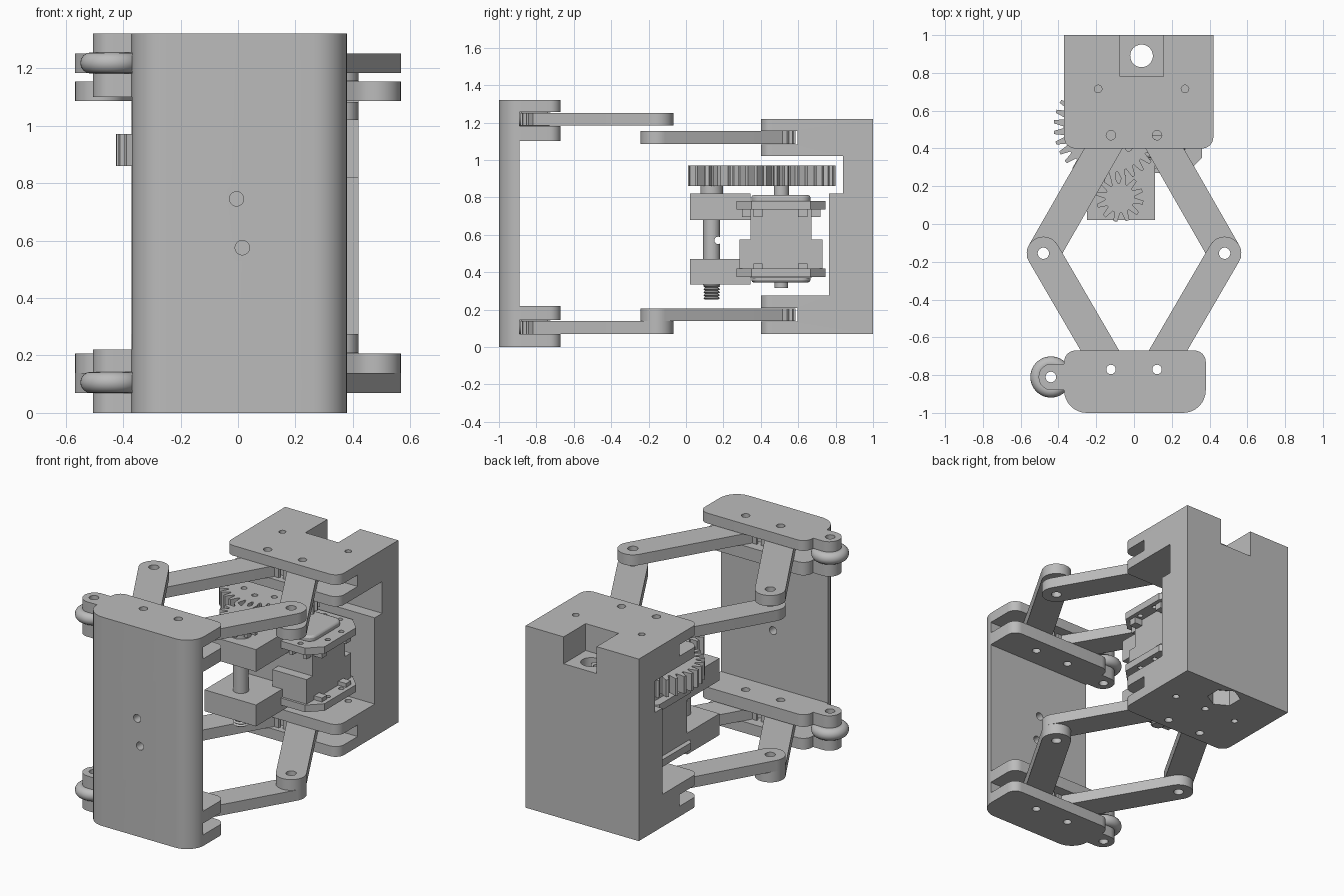
import bpy
import bmesh
from math import sin, cos, pi, atan2, radians
from mathutils import Vector, Matrix

cube = bpy.data.objects.get("Cube")
if cube:
    bpy.data.objects.remove(cube, do_unlink=True)

grey = bpy.data.materials.new("plain_grey")
grey.use_nodes = True
grey.diffuse_color = (0.5, 0.5, 0.5, 1)
grey.node_tree.nodes["Principled BSDF"].inputs["Base Color"].default_value = (0.5, 0.5, 0.5, 1)


def finish(name, bm):
    bmesh.ops.recalc_face_normals(bm, faces=bm.faces)
    mesh = bpy.data.meshes.new(name)
    bm.to_mesh(mesh)
    bm.free()
    mesh.materials.append(grey)
    ob = bpy.data.objects.new(name, mesh)
    bpy.context.collection.objects.link(ob)
    return ob


def prism(name, outline, z0, z1):
    bm = bmesh.new()
    base = bm.faces.new([bm.verts.new((x, y, z0)) for x, y in outline])
    top = bmesh.ops.extrude_face_region(bm, geom=[base])["geom"]
    bmesh.ops.translate(bm, vec=(0, 0, z1 - z0),
                        verts=[g for g in top if isinstance(g, bmesh.types.BMVert)])
    return finish(name, bm)


def rect(x0, x1, y0, y1, front=0, back=0, steps=8):
    """Rectangle outline with rounded front and back corners."""
    pts = []
    for x, y, r, sx, sy, start in ((x1, y1, back, -1, -1, 0), (x0, y1, back, 1, -1, 1),
                                   (x0, y0, front, 1, 1, 2), (x1, y0, front, -1, 1, 3)):
        n = steps if r else 0
        for i in range(n + 1):
            a = (start + i / max(n, 1)) * pi / 2
            pts.append((x + sx * r + r * cos(a), y + sy * r + r * sin(a)))
    return pts


def box(name, x0, x1, y0, y1, z0, z1):
    return prism(name, rect(x0, x1, y0, y1), z0, z1)


def rod(name, centre, r, length, axis="Z", sides=32, r2=None):
    bm = bmesh.new()
    turn = {"X": Matrix.Rotation(pi / 2, 4, "Y"), "Y": Matrix.Rotation(pi / 2, 4, "X"),
            "Z": Matrix.Identity(4)}[axis]
    bmesh.ops.create_cone(bm, cap_ends=True, segments=sides, radius1=r,
                          radius2=r if r2 is None else r2, depth=length,
                          matrix=Matrix.Translation(centre) @ turn)
    return finish(name, bm)


def combine(ob, other, operation="DIFFERENCE"):
    mod = ob.modifiers.new("shape", "BOOLEAN")
    mod.operation, mod.solver, mod.object = operation, "EXACT", other
    bpy.context.view_layer.objects.active = ob
    bpy.ops.object.modifier_apply(modifier=mod.name)
    bpy.data.objects.remove(other, do_unlink=True)


def drill(ob, x, y, r, z=0.7, length=2.0):
    combine(ob, rod("cutter", (x, y, z), r, length))


def cut_box(ob, *limits):
    combine(ob, box("cutter", *limits))


def teeth(cx, cy, root, tip, start, sweep, count):
    """Points of trapezoid gear teeth along an arc."""
    pts = []
    for i in range(count):
        for f, r in ((0.05, root), (0.3, tip), (0.6, tip), (0.85, root)):
            a = start + sweep * (i + f) / count
            pts.append((cx + r * cos(a), cy + r * sin(a)))
    return pts


PIVOT, ELBOW = 0.122, 0.48

# Front jaw: rounded channel with roller ears and slotted flanges
jaw = prism("front_jaw", rect(-0.37, 0.38, -1, -0.67, 0.12, 0.06), 0, 1.32)
cut_box(jaw, -1, 1, -0.89, -0.5, 0.22, 1.10)
for z0, z1 in ((0, 0.22), (1.10, 1.32)):
    ear = prism("ear", rect(-0.505, -0.25, -0.88, -0.74, 0.069, 0.069), z0, z1)
    combine(jaw, ear, "UNION")
for z in (0.07, 1.182):
    cut_box(jaw, -1, 1, -0.89, -0.5, z, z + 0.073)
drill(jaw, -0.44, -0.81, 0.028)
for side in (-1, 1):
    drill(jaw, side * PIVOT, -0.77, 0.025)
for x, z in ((-0.005, 0.745), (0.015, 0.575)):
    combine(jaw, rod("cutter", (x, -0.95, z), 0.025, 0.3, "Y"))

# Rollers held in the ears
for label, z in (("lower", 0.106), ("upper", 1.218)):
    bpy.ops.mesh.primitive_torus_add(location=(-0.44, -0.81, z), major_radius=0.072,
                                     minor_radius=0.037, major_segments=40, minor_segments=16)
    roller = bpy.context.object
    roller.name = label + "_roller"
    roller.data.materials.append(grey)

# Rear housing: C-shaped block with slots, notch and screw holes
housing = prism("rear_housing", rect(-0.37, 0.42, 0.4, 1, 0.06), 0.07, 1.22)
cut_box(housing, -1, 1, 0, 0.765, 0.275, 0.9)
cut_box(housing, -1, 1, 0, 0.84, 0.82, 1.02)
for z in (0.135, 1.083):
    cut_box(housing, -1, 1, 0, 0.595, z, z + 0.073)
cut_box(housing, -0.075, 0.155, 0.78, 1.2, 1.05, 1.4)
drill(housing, 0.04, 0.89, 0.06)
combine(housing, rod("cutter", (0.04, 0.89, 0.07), 0.1, 0.2, sides=6))
for x, y in ((-PIVOT, 0.47), (PIVOT, 0.47), (-0.19, 0.715), (0.27, 0.715)):
    drill(housing, x, y, 0.025 if y < 0.5 else 0.02)
drill(housing, 0.04, 0.715, 0.022, z=0.15, length=0.2)

# Linkage arms: round elbow at one end, toothed sector at the other
for end, py, levels in (("front", -0.77, (0.07, 1.183)), ("rear", 0.47, (0.138, 1.086))):
    for label, z in zip(("lower", "upper"), levels):
        for side_name, side in (("right", -1), ("left", 1)):
            e, p = Vector((side * ELBOW, -0.155)), Vector((side * PIVOT, py))
            aim = atan2(p.y - e.y, p.x - e.x)
            pts = [(e.x + 0.088 * cos(aim + pi / 2 + pi * i / 16),
                    e.y + 0.088 * sin(aim + pi / 2 + pi * i / 16)) for i in range(17)]
            pts += teeth(p.x, p.y, 0.088, 0.116, aim - radians(90), radians(180), 8)
            arm = prism(f"{end}_{label}_{side_name}_arm", pts, z, z + 0.068)
            drill(arm, e.x, e.y, 0.03)
            drill(arm, p.x, p.y, 0.025)

# Drive gears
GX, GY, SX, SY = -0.135, 0.51, -0.075, 0.137
wheel = prism("drive_gear", teeth(GX, GY, 0.238, 0.29, 0, 2 * pi, 32), 0.86, 0.97)
for i in range(8):
    a = pi * i / 4
    drill(wheel, GX + 0.15 * cos(a), GY + 0.15 * sin(a), 0.018)
pinion = prism("pinion", teeth(SX, SY, 0.078, 0.126, 0.1, 2 * pi, 12), 0.86, 0.97)

# Pinion shaft with cross hole, collar and screw thread
shaft = rod("pinion_shaft", (SX, SY, 0.595), 0.045, 0.53)
combine(shaft, rod("cutter", (SX, SY + 0.035, 0.57), 0.02, 0.3, "X"))
rod("shaft_collar", (SX, SY, 0.84), 0.06, 0.04)
for i in range(5):
    z = 0.257 + 0.016 * i
    rod(f"thread_{i}_low", (SX, SY, z), 0.034, 0.008, r2=0.045)
    rod(f"thread_{i}_high", (SX, SY, z + 0.008), 0.045, 0.008, r2=0.034)

# Shaft support blocks
for label, z0, z1 in (("lower", 0.335, 0.47), ("upper", 0.68, 0.82)):
    box(label + "_shaft_block", -0.25, 0.11, 0.022, 0.345, z0, z1)

# Motor body with rounded end caps and side boxes
box("motor_body", -0.25, 0.28, 0.345, 0.67, 0.37, 0.78)
for label, z0, z1 in (("lower", 0.345, 0.38), ("upper", 0.77, 0.812)):
    cap = prism(f"motor_{label}_cap", rect(-0.23, 0.27, 0.35, 0.665, 0.05, 0.05), z0, z1)
    bev = cap.modifiers.new("soft_edge", "BEVEL")
    bev.width, bev.segments, bev.limit_method = 0.012, 2, "ANGLE"
for label, y0, y1 in (("front", 0.285, 0.35), ("rear", 0.665, 0.73)):
    box(f"motor_{label}_box", 0.04, 0.28, y0, y1, 0.41, 0.575)
rod("motor_horn", (GX, GY, 0.835), 0.04, 0.06)
rod("motor_end_stub", (GX, GY, 0.335), 0.036, 0.04)

# Motor flanges: chamfered plates with screw holes and ribs
for label, z, rib in (("lower", 0.375, 0.425), ("upper", 0.735, 0.695)):
    plate = prism(f"motor_{label}_flange",
                  rect(-0.28, 0.36, 0.27, 0.745, 0.08, 0.08, steps=1), z, z + 0.045)
    for x in (0.0, 0.11, 0.22):
        for y in (0.31, 0.705):
            drill(plate, x, y, 0.016)
    for y in (0.44, 0.575):
        drill(plate, 0.32, y, 0.016)
    for i in range(3):
        for y in (0.3, 0.67):
            x = 0.045 + 0.1 * i
            box(f"{label}_flange_rib_{i}", x, x + 0.025, y, y + 0.05,
                min(z, rib), max(z, rib) + 0.02)
    for y in (0.36, 0.6):
        box(label + "_flange_end_rib", 0.28, 0.335, y, y + 0.05, min(z, rib), max(z, rib) + 0.02)

# Smooth the curved walls and keep edges crisp
bpy.ops.object.select_all(action="DESELECT")
for ob in bpy.context.scene.objects:
    if ob.type == "MESH" and grey.name in ob.data.materials:
        ob.select_set(True)
        bpy.context.view_layer.objects.active = ob
bpy.ops.object.shade_smooth_by_angle(angle=radians(30))
